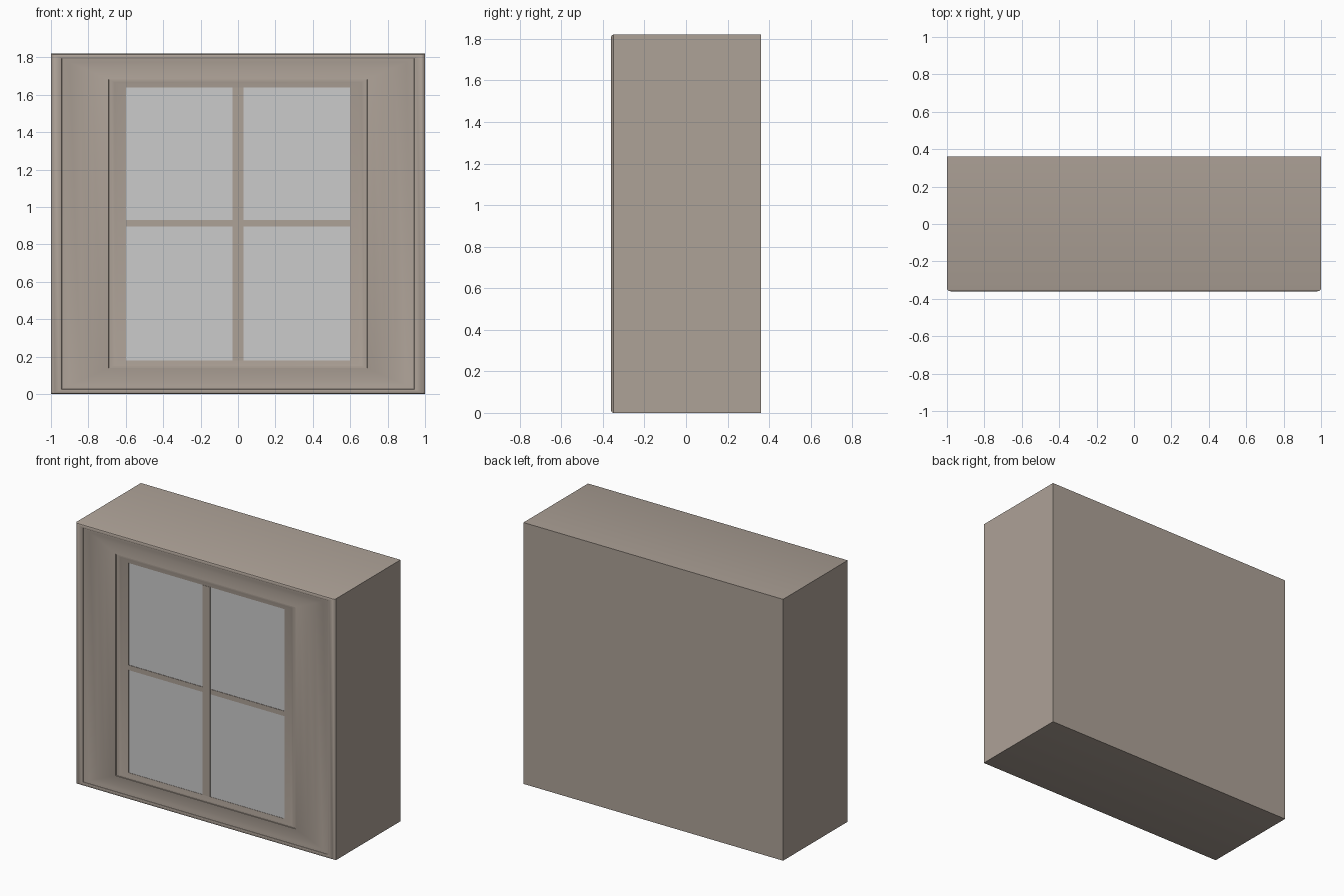
import bpy, bmesh

if "Cube" in bpy.data.objects:
    bpy.data.objects.remove(bpy.data.objects["Cube"])

def material(name, col):
    m = bpy.data.materials.new(name)
    m.diffuse_color = (*col, 1)
    m.use_nodes = True
    m.node_tree.nodes["Principled BSDF"].inputs["Base Color"].default_value = m.diffuse_color
    return m

wood = material("painted_wood", (0.42, 0.36, 0.31))

def finish(bm, name, mat=None):
    bmesh.ops.recalc_face_normals(bm, faces=bm.faces)
    me = bpy.data.meshes.new(name)
    bm.to_mesh(me)
    bm.free()
    ob = bpy.data.objects.new(name, me)
    bpy.context.collection.objects.link(ob)
    if mat:
        me.materials.append(mat)
    return ob

def box(name, x0, x1, y0, y1, z0, z1, mat=None):
    bm = bmesh.new()
    bmesh.ops.create_cube(bm, size=1)
    for v in bm.verts:
        v.co = ((x0 + x1) / 2 + v.co.x * (x1 - x0),
                (y0 + y1) / 2 + v.co.y * (y1 - y0),
                (z0 + z1) / 2 + v.co.z * (z1 - z0))
    return finish(bm, name, mat)

# Casing: solid block whose front is a shallow moulding around the opening.
# Profile: (0 = outer edge .. 1 = opening edge, depth y)
W, H, JAMB, RAIL = 1.0, 1.82, 0.40, 0.18
profile = [(0, 0.36), (0, -0.350), (0.02, -0.357), (0.05, -0.360), (0.11, -0.360),
           (0.14, -0.357), (0.145, -0.354), (0.25, -0.350), (0.4, -0.349),
           (0.55, -0.351), (0.68, -0.355), (0.77, -0.358), (0.775, -0.354),
           (0.81, -0.354), (0.85, -0.352), (0.90, -0.350), (1, -0.347), (1, -0.342)]
bm = bmesh.new()
rings = []
for t, y in profile:
    x, z0, z1 = W - t * JAMB, t * RAIL, H - t * RAIL
    rings.append([bm.verts.new(p) for p in ((-x, y, z0), (x, y, z0), (x, y, z1), (-x, y, z1))])
bm.faces.new(rings[0])
for a, b in zip(rings, rings[1:]):
    for i in range(4):
        j = (i + 1) % 4
        bm.faces.new((a[i], a[j], b[j], b[i]))
bm.faces.new(rings[-1])
casing = finish(bm, "window_casing", wood)
bpy.context.view_layer.objects.active = casing
casing.select_set(True)
bpy.ops.object.shade_smooth_by_angle()

# Glass panes between the glazing bars
for sx in (-1, 1):
    for z0, z1 in ((0.18, 0.895), (0.93, 1.64)):
        xs = sorted((sx * 0.03, sx * 0.60))
        box("glass_pane", *xs, -0.345, -0.341, z0, z1)

# Glazing bars
box("vertical_bar", -0.03, 0.03, -0.349, -0.340, 0.18, 1.64, wood)
for sx in (-1, 1):
    xs = sorted((sx * 0.03, sx * 0.60))
    box("horizontal_bar", *xs, -0.348, -0.340, 0.895, 0.93, wood)
